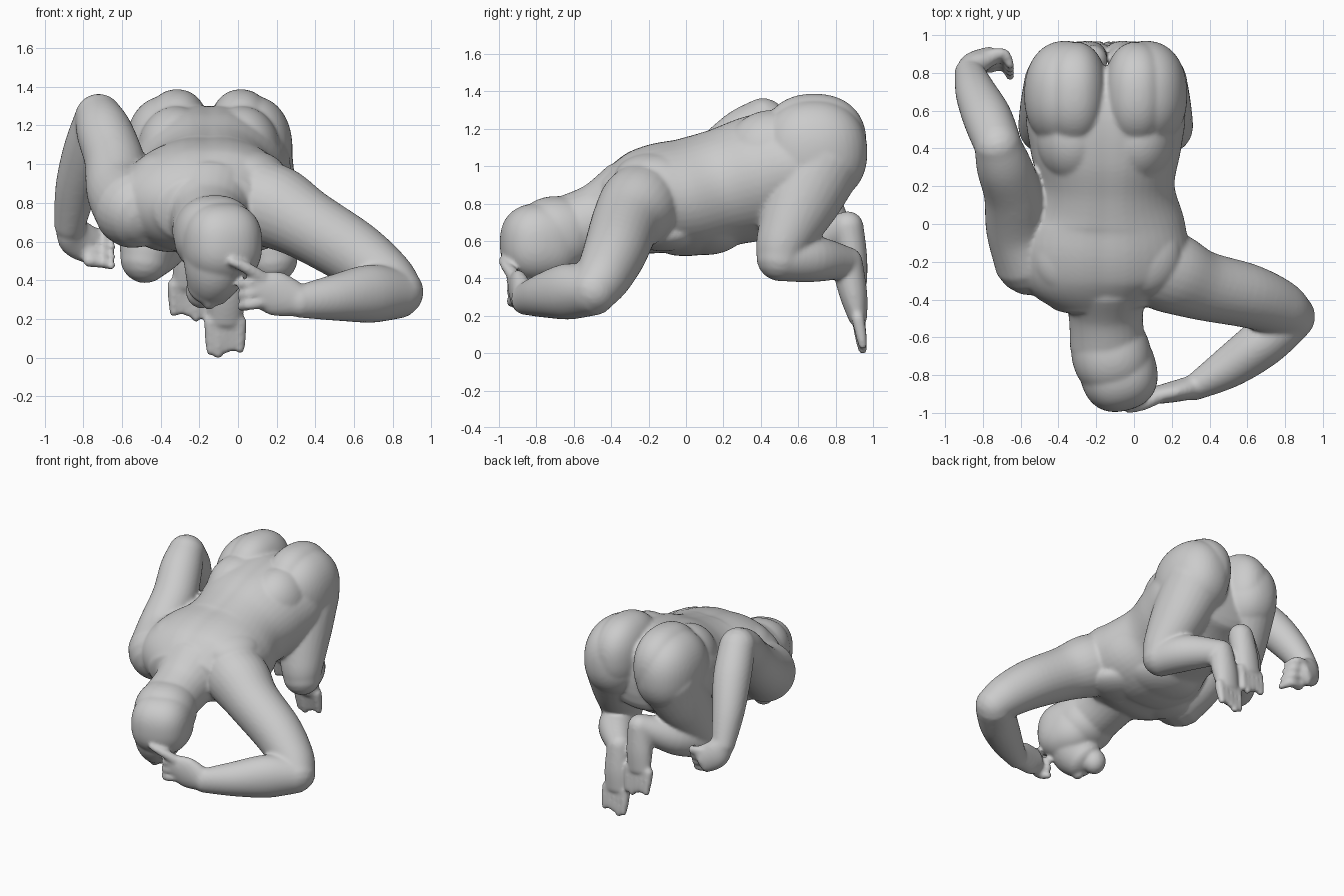
import bpy, bmesh, math
from mathutils import Vector, Matrix

parts = []
MID = -0.15  # x of the body's own centre line


def finish(name, bm):
    bmesh.ops.recalc_face_normals(bm, faces=bm.faces)
    me = bpy.data.meshes.new(name)
    bm.to_mesh(me)
    bm.free()
    ob = bpy.data.objects.new(name, me)
    bpy.context.collection.objects.link(ob)
    parts.append(ob)


def ball(name, c, r, rot=0, power=2.0):
    """Ellipsoid; a power above 2 makes it boxier."""
    bm = bmesh.new()
    bmesh.ops.create_uvsphere(bm, u_segments=40, v_segments=28, radius=1)
    for v in bm.verts:
        v.co /= sum(abs(k) ** power for k in v.co) ** (1 / power)
    bm.transform(Matrix.Translation(c) @ Matrix.Rotation(rot, 4, 'Z') @ Matrix.Diagonal((*r, 1)))
    finish(name, bm)


def limb(name, pts, side=(1, 0, 0), cap=1.0, groove=0.0, sub=6, n=28):
    """Smooth tube through (x, y, z, r_side[, r_other]) with rounded ends."""
    P = [Vector(p[:3]) for p in pts]
    R = [Vector((p[3], p[-1])) for p in pts]

    def spline(L, i, t):
        a, b, c, d = (L[min(max(i + k, 0), len(L) - 1)] for k in (-1, 0, 1, 2))
        return 0.5 * (2*b + (c - a)*t + (2*a - 5*b + 4*c - d)*t*t + (3*b - a - 3*c + d)*t**3)

    path = [(spline(P, i, k / sub), spline(R, i, k / sub))
            for i in range(len(P) - 1) for k in range(sub)] + [(P[-1], R[-1])]
    t0, t1 = (path[1][0] - path[0][0]).normalized(), (path[-1][0] - path[-2][0]).normalized()
    caps = [math.radians(a) for a in (20, 40, 60, 78, 88)]

    def cap_rings(p, r, t):
        return [(p + t * math.sin(a) * min(r) * cap, r * math.cos(a)) for a in caps]
    path = cap_rings(*path[0], -t0)[::-1] + path + cap_rings(*path[-1], t1)

    bm = bmesh.new()
    rings = []
    for i, (p, r) in enumerate(path):
        t = (path[min(i + 1, len(path) - 1)][0] - path[max(i - 1, 0)][0]).normalized()
        v = t.cross(Vector(side)).normalized()
        if v.z < 0:
            v = -v
        u = v.cross(t)
        ring = []
        for k in range(n):
            a = 2 * math.pi * k / n
            g = 1 - groove * math.exp(-((a - math.pi / 2) / 0.15) ** 2)
            ring.append(bm.verts.new(p + u * r[0] * math.cos(a) + v * r[1] * g * math.sin(a)))
        rings.append(ring)
    for A, B in zip(rings, rings[1:]):
        for k in range(n):
            bm.faces.new((A[k], A[k - 1], B[k - 1], B[k]))
    bm.faces.new(rings[0])
    bm.faces.new(rings[-1])
    finish(name, bm)


# Trunk, from chest to pelvis
limb("torso", [(-0.15, -0.40, 0.76, 0.30, 0.20), (-0.16, -0.28, 0.79, 0.44, 0.27),
               (-0.16, -0.14, 0.825, 0.46, 0.30), (-0.15, 0.02, 0.835, 0.42, 0.32),
               (-0.15, 0.20, 0.885, 0.365, 0.32), (-0.15, 0.40, 0.94, 0.40, 0.34),
               (-0.15, 0.60, 0.99, 0.42, 0.32), (-0.15, 0.76, 1.00, 0.34, 0.26)],
     cap=0.3, groove=0.035, n=48)
for s, label in ((-1, "right"), (1, "left")):
    # Parts that sit evenly about the centre line
    ball(label + "_buttock", (MID + s * 0.212, 0.685, 1.07), (0.22, 0.285, 0.28), power=2.2)
    ball(label + "_upper_buttock", (MID + s * 0.165, 0.685, 1.12), (0.175, 0.28, 0.262), power=2.25)
    ball(label + "_loin", (MID + s * 0.17, 0.46, 1.06), (0.2, 0.25, 0.235))
    ball(label + "_shoulder_blade", (MID + s * 0.2, -0.16, 0.94), (0.2, 0.22, 0.13))
    ball(label + "_chest_muscle", (MID + s * 0.18, -0.12, 0.63), (0.2, 0.18, 0.09))
    limb(label + "_thigh", [(MID + s * 0.22, 0.73, 1.02, 0.215, 0.22), (MID + s * 0.27, 0.615, 0.80, 0.185, 0.2),
                            (MID + s * 0.315, 0.525, 0.60, 0.15, 0.15), (MID + s * 0.33, 0.505, 0.51, 0.13)])
ball("belly", (-0.15, 0.1, 0.66), (0.28, 0.22, 0.14))

# Neck and head, face turned to the ground
limb("neck", [(-0.15, -0.30, 0.79, 0.26, 0.24), (-0.15, -0.46, 0.71, 0.20, 0.20),
              (-0.14, -0.64, 0.65, 0.20, 0.185)])
ball("skull", (-0.085, -0.775, 0.585), (0.205, 0.217, 0.212), 0.25, 2.4)
ball("back_of_head", (-0.12, -0.69, 0.63), (0.21, 0.22, 0.205), 0.25, 2.2)
limb("face", [(-0.09, -0.78, 0.60, 0.2, 0.2), (-0.12, -0.76, 0.45, 0.165, 0.18),
              (-0.15, -0.71, 0.36, 0.12, 0.14)], cap=0.6)
ball("nose", (-0.15, -0.77, 0.29), (0.035, 0.05, 0.05))
ball("chin", (-0.19, -0.65, 0.34), (0.08, 0.08, 0.09))

# Left arm, bent around with the hand at the forehead
limb("left_upper_arm", [(0.05, -0.20, 0.83, 0.21), (0.20, -0.26, 0.77, 0.215), (0.36, -0.325, 0.68, 0.185),
                        (0.60, -0.38, 0.535, 0.17), (0.76, -0.44, 0.41, 0.15),
                        (0.83, -0.49, 0.335, 0.13)], side=(0, 1, 0))
limb("left_forearm", [(0.82, -0.50, 0.325, 0.13), (0.68, -0.63, 0.325, 0.13, 0.15),
                      (0.50, -0.76, 0.305, 0.11, 0.12), (0.32, -0.865, 0.285, 0.07, 0.085)], side=(0, 1, 0))
limb("left_hand", [(0.33, -0.86, 0.285, 0.065, 0.08), (0.20, -0.89, 0.325, 0.055, 0.115),
                   (0.10, -0.91, 0.36, 0.045, 0.085)], side=(0, 1, 0), cap=0.7)
limb("left_index_finger", [(0.12, -0.92, 0.41, 0.036), (0.04, -0.96, 0.46, 0.03),
                           (-0.03, -0.98, 0.49, 0.023)], side=(0, 1, 0))
for i in range(3):
    z = 0.39 - 0.055 * i
    limb(f"left_finger_{i}", [(0.13, -0.91, z, 0.033), (0.06, -0.93, z - 0.01, 0.03),
                              (0.02, -0.89, z - 0.02, 0.026)], side=(0, 0.3, 1))

# Right arm, drawn back with the elbow up
limb("right_upper_arm", [(-0.54, -0.17, 0.77, 0.21), (-0.61, -0.02, 0.86, 0.175),
                         (-0.64, 0.16, 1.02, 0.155), (-0.69, 0.31, 1.16, 0.145),
                         (-0.72, 0.41, 1.235, 0.125)])
limb("right_forearm", [(-0.72, 0.42, 1.23, 0.125), (-0.775, 0.56, 1.06, 0.13),
                       (-0.835, 0.69, 0.87, 0.11), (-0.87, 0.80, 0.68, 0.08)])
limb("right_hand", [(-0.87, 0.80, 0.69, 0.075), (-0.84, 0.85, 0.62, 0.10, 0.065),
                    (-0.76, 0.89, 0.57, 0.095, 0.05)], side=(0.5, 0, 1), cap=0.7)
for i in range(4):
    z, y = 0.64 - 0.048 * i, 0.91 - 0.02 * i
    limb(f"right_finger_{i}", [(-0.77, y - 0.02, z, 0.033), (-0.69, y - 0.01, z - 0.01, 0.03),
                               (-0.655, y - 0.07, z - 0.025, 0.022)], side=(0, 0.3, 1))

# Shins folded inwards under the hips, feet hanging with soles to the back
for label, s, knee, calf, heel, ball_x, drop in (
        ("left", 1, (0.18, 0.51, 0.505), (0.10, 0.68, 0.50), (-0.05, 0.86, 0.48), -0.065, 0.0),
        ("right", -1, (-0.48, 0.51, 0.505), (-0.39, 0.69, 0.57), (-0.225, 0.865, 0.67), -0.255, 0.19)):
    limb(label + "_shin", [(*knee, 0.125), (*calf, 0.125), (*heel, 0.085)], side=(1, 0.4, 0))
    limb(label + "_foot", [(*heel, 0.085, 0.085), ((heel[0] + ball_x) / 2, 0.895, 0.31 + drop, 0.095, 0.075),
                           (ball_x, 0.92, 0.18 + drop, 0.085, 0.05)], cap=0.7)
    for i in range(5):
        x = ball_x + s * (i - 2) * 0.038
        tip = drop + (0.03, 0.012, 0.04, 0.05, 0.04)[i]
        limb(f"{label}_toe_{i}", [(x, 0.92, 0.18 + drop, 0.035), (x, 0.935, tip + 0.06, 0.03),
                                  (x, 0.945, tip, 0.024)])

# Fuse everything into one continuous skin
bpy.ops.object.select_all(action='DESELECT')
for ob in parts:
    ob.select_set(True)
body = parts[0]
bpy.context.view_layer.objects.active = body
bpy.ops.object.join()
body.name = body.data.name = "crouching_figure"
fuse = body.modifiers.new("fuse", 'REMESH')
fuse.mode = 'VOXEL'
fuse.voxel_size = 0.012
relax = body.modifiers.new("relax", 'SMOOTH')
relax.factor = 0.5
relax.iterations = 7
for mod in (fuse.name, relax.name):
    bpy.ops.object.modifier_apply(modifier=mod)

# Rest the lowest toe on the ground
me = body.data
me.transform(Matrix.Translation((0, 0, -min(v.co.z for v in me.vertices))))
bpy.ops.object.shade_smooth()
